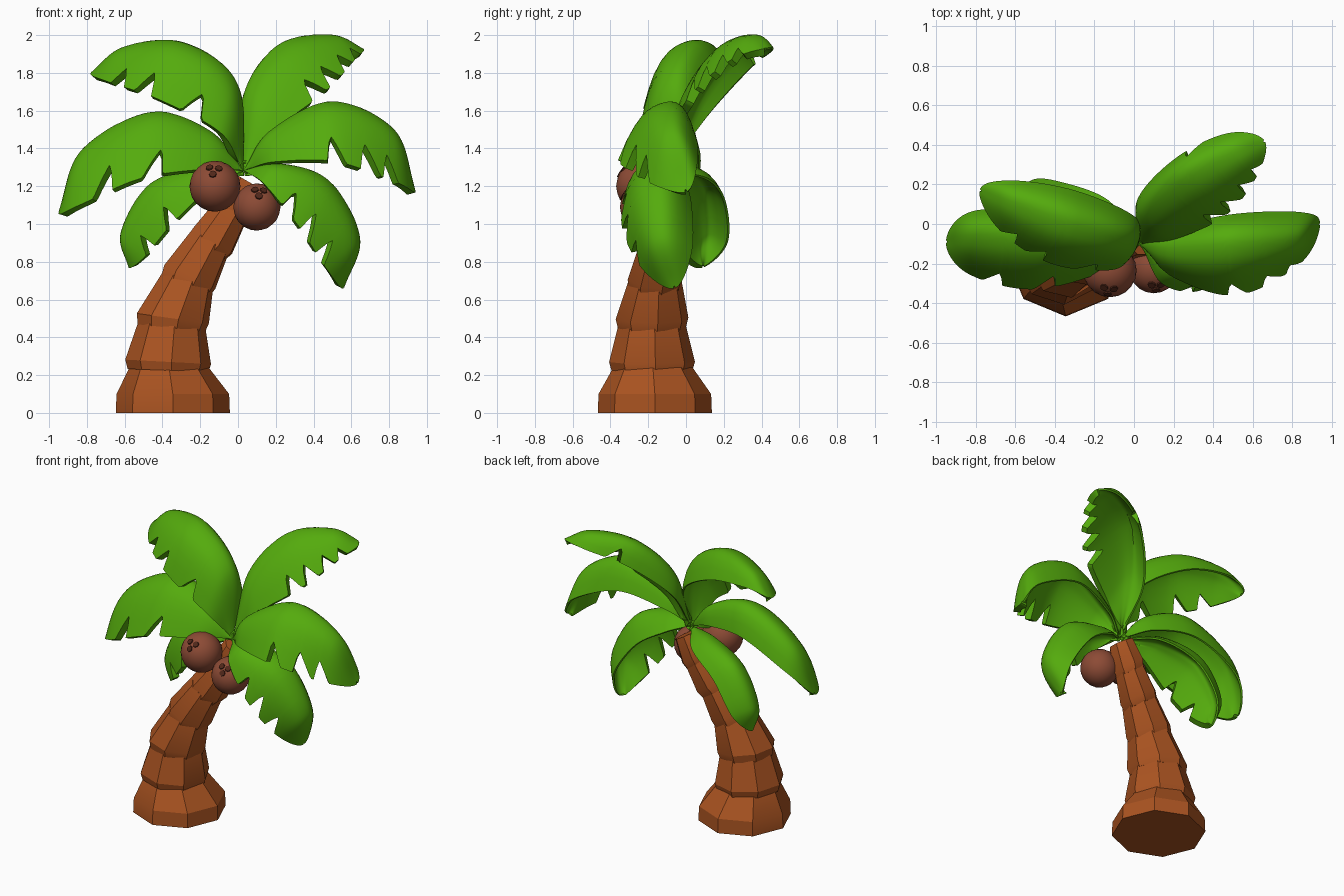
import bpy, bmesh, math
from mathutils import Vector, Matrix

cube = bpy.data.objects.get("Cube")
if cube:
    bpy.data.objects.remove(cube, do_unlink=True)


def material(name, rgb):
    mat = bpy.data.materials.new(name)
    mat.use_nodes = True
    mat.diffuse_color = (*rgb, 1)
    mat.node_tree.nodes["Principled BSDF"].inputs["Base Color"].default_value = (*rgb, 1)
    return mat


leaf_green = material("leaf_green", (0.09, 0.41, 0.004))
bark_brown = material("bark_brown", (0.40, 0.087, 0.015))
nut_brown = material("nut_brown", (0.265, 0.07, 0.036))
dark_brown = material("dark_brown", (0.08, 0.02, 0.01))


def finish(name, bm, mat, angle):
    """Turn a bmesh into a named object with smooth shading below an angle."""
    bmesh.ops.recalc_face_normals(bm, faces=bm.faces[:])
    mesh = bpy.data.meshes.new(name)
    bm.to_mesh(mesh)
    bm.free()
    mesh.materials.append(mat)
    obj = bpy.data.objects.new(name, mesh)
    bpy.context.collection.objects.link(obj)
    bpy.ops.object.select_all(action='DESELECT')
    obj.select_set(True)
    bpy.context.view_layer.objects.active = obj
    bpy.ops.object.shade_smooth_by_angle(angle=math.radians(angle))


# Trunk: stacked, flared segments that lean further with height
SIDES = 8


def trunk_segment(index, rings):
    bm = bmesh.new()
    loops = []
    for x, y, z, radius, lean in rings:
        turn = Matrix.Rotation(math.radians(lean), 3, 'Y')
        loop = []
        for k in range(SIDES):
            a = math.tau * (k + 0.1 * index) / SIDES - math.pi / 2
            offset = turn @ Vector((math.cos(a), math.sin(a), 0)) * radius
            loop.append(bm.verts.new(Vector((x, y, z)) + offset))
        loops.append(loop)
    for low, high in zip(loops, loops[1:]):
        for k in range(SIDES):
            n = (k + 1) % SIDES
            bm.faces.new((low[k], low[n], high[n], high[k]))
    bm.faces.new(loops[0][::-1])
    bm.faces.new(loops[-1])
    finish(f"trunk_segment_{index + 1}", bm, bark_brown, 25)


segments = [
    [(-.345, -.165, 0, .302, 0), (-.345, -.165, .1, .298, 0), (-.365, -.175, .24, .21, 0)],
    [(-.37, -.18, .225, .215, 2), (-.37, -.18, .27, .228, 3), (-.35, -.18, .47, .178, 5)],
    [(-.352, -.18, .45, .182, 6), (-.345, -.18, .5, .195, 8), (-.26, -.165, .71, .14, 22)],
    [(-.278, -.165, .67, .143, 22), (-.255, -.16, .72, .153, 25), (-.145, -.13, .91, .118, 32)],
    [(-.165, -.13, .87, .12, 32), (-.135, -.12, .91, .13, 33), (-.03, -.09, 1.08, .1, 34)],
    [(-.045, -.09, 1.05, .1, 34), (-.025, -.085, 1.09, .11, 34), (.045, -.075, 1.23, .085, 30)],
]
for i, rings in enumerate(segments):
    trunk_segment(i, rings)

# Fronds: domed leaves spanned by a front edge, a crest and a back edge
CROWN = Vector((.03, -.1, 1.285))
ROWS, COLS = 100, 12


def spline(points, beyond, t):
    """Catmull-Rom curve through all points, heading for a point past its end."""
    p = [2 * points[0] - points[1], *points, beyond]
    f = t * (len(points) - 1)
    i = min(int(f), len(points) - 2)
    f -= i
    a, b, c, d = p[i:i + 4]
    return (2 * b + (c - a) * f + (2 * a - 5 * b + 4 * c - d) * f ** 2
            + (3 * b - a - 3 * c + d) * f ** 3) / 2


def notch(t, cuts):
    """Sawtooth: a steep cut on the crown side that eases out to the tip."""
    return max([max(0, 1 - abs(t - c) / (0.015 if t < c else 0.06)) for c in cuts], default=0)


def frond(name, tip, crest, front, back, front_cuts, back_cuts=()):
    tip = Vector(tip)

    def line(mids, spread):
        mids = [Vector(m) for m in mids]
        return [CROWN.lerp(mids[0], spread), *mids, tip]

    crest, front, back = line(crest, 0), line(front, .13), line(back, .13)
    bm = bmesh.new()
    top = []
    depth = {}
    for r in range(ROWS + 1):
        t = 0.99 * r / ROWS
        # The two edges curve round the tip towards each other
        f, b = spline(front, back[3], t), spline(back, front[3], t)
        c = spline(crest, 2 * tip - crest[3], t)
        start = -1 + 0.24 * notch(t, front_cuts)
        end = 1 - 0.28 * notch(t, back_cuts)
        row = []
        for k in range(COLS + 1):
            v = start + (end - start) * k / COLS
            bulge = 1 - abs(v) ** 2.6
            chord = f * (1 - v) / 2 + b * (1 + v) / 2
            vert = bm.verts.new(chord + (c - (f + b) / 2) * bulge)
            depth[vert] = .012 + .016 * (1 - v) + .04 * bulge * math.sin(math.pi * t)
            row.append(vert)
        top.append(row)

    def sheet(rows):
        for low, high in zip(rows, rows[1:]):
            for k in range(len(low) - 1):
                bm.faces.new((low[k], high[k], high[k + 1], low[k + 1]))

    def border(rows):
        return (rows[0] + [row[-1] for row in rows[1:]] + rows[-1][-2::-1]
                + [row[0] for row in rows[-2:0:-1]])

    # The underside is thick along the middle and thin at the back edge
    sheet(top)
    bm.normal_update()
    side = -1 if sum(g.normal.z * g.calc_area() for g in bm.faces) > 0 else 1
    under = [[bm.verts.new(p.co + p.normal * side * depth[p]) for p in row] for row in top]
    sheet(under)
    upper, lower = border(top), border(under)
    for k in range(len(upper)):
        bm.faces.new((upper[k - 1], upper[k], lower[k], lower[k - 1]))
    finish(name, bm, leaf_green, 40)


frond("upper_right_frond", (-.78, .17, 1.8),
      [(-.02, -.1, 1.74), (-.3, -.03, 1.95), (-.61, .09, 1.93)],
      [(-.1, -.23, 1.49), (-.42, -.2, 1.66), (-.68, -.03, 1.75)],
      [(0, .04, 1.6), (-.3, .17, 1.8), (-.62, .22, 1.85)], (.35, .55, .68))
frond("middle_right_frond", (-.95, -.09, 1.06),
      [(-.15, -.1, 1.49), (-.47, -.1, 1.58), (-.83, -.08, 1.38)],
      [(-.18, -.25, 1.29), (-.52, -.33, 1.24), (-.84, -.25, 1.1)],
      [(-.19, .01, 1.38), (-.49, .07, 1.4), (-.83, .06, 1.24)], (.43, .62))
frond("lower_right_frond", (-.58, .09, .77),
      [(-.2, 0, 1.3), (-.47, .06, 1.2), (-.62, .09, .95)],
      [(-.15, -.11, 1.19), (-.35, -.1, 1), (-.5, -.02, .82)],
      [(-.13, .12, 1.24), (-.36, .21, 1.12), (-.52, .22, .9)], (.48, .66))
frond("upper_left_frond", (.66, .42, 1.93),
      [(.07, .02, 1.69), (.25, .19, 1.94), (.5, .34, 2)],
      [(.2, -.08, 1.5), (.46, .04, 1.7), (.62, .24, 1.87)],
      [(.02, .13, 1.59), (.22, .34, 1.82), (.48, .46, 1.92)], (.45, .55, .66, .77), (.56,))
frond("middle_left_frond", (.94, 0, 1.17),
      [(.17, -.14, 1.49), (.5, -.13, 1.64), (.83, -.09, 1.49)],
      [(.2, -.27, 1.33), (.52, -.36, 1.33), (.84, -.2, 1.22)],
      [(.19, -.02, 1.39), (.5, .05, 1.46), (.84, .06, 1.32)], (.48, .61, .7))
frond("lower_left_frond", (.56, -.06, .66),
      [(.22, -.18, 1.32), (.48, -.18, 1.22), (.64, -.15, .92)],
      [(.14, -.3, 1.21), (.32, -.34, .99), (.47, -.23, .76)],
      [(.18, -.01, 1.23), (.38, .03, 1.1), (.55, .03, .85)], (.4, .53, .66))


# Coconuts, each with three dark spots facing up and forward
def coconut(name, centre, radius, facing):
    centre, facing = Vector(centre), Vector(facing).normalized()
    bm = bmesh.new()
    bmesh.ops.create_icosphere(bm, subdivisions=3, radius=radius,
                               matrix=Matrix.Translation(centre))
    finish(name, bm, nut_brown, 40)
    aim = facing.to_track_quat('Z', 'Y')
    bm = bmesh.new()
    for k in range(3):
        a = math.tau * k / 3 + 0.4
        out = aim @ Vector((math.cos(a) * .22, math.sin(a) * .22, 1)).normalized()
        place = (Matrix.Translation(centre + out * radius)
                 @ out.to_track_quat('Z', 'Y').to_matrix().to_4x4())
        bmesh.ops.create_cone(bm, cap_ends=True, segments=8, radius1=.021,
                              radius2=.019, depth=.008, matrix=place)
    finish(name + "_spots", bm, dark_brown, 30)


coconut("right_coconut", (-.122, -.235, 1.2), .135, (-.05, -.75, .65))
coconut("left_coconut", (.1, -.225, 1.09), .125, (.1, -.75, .65))
